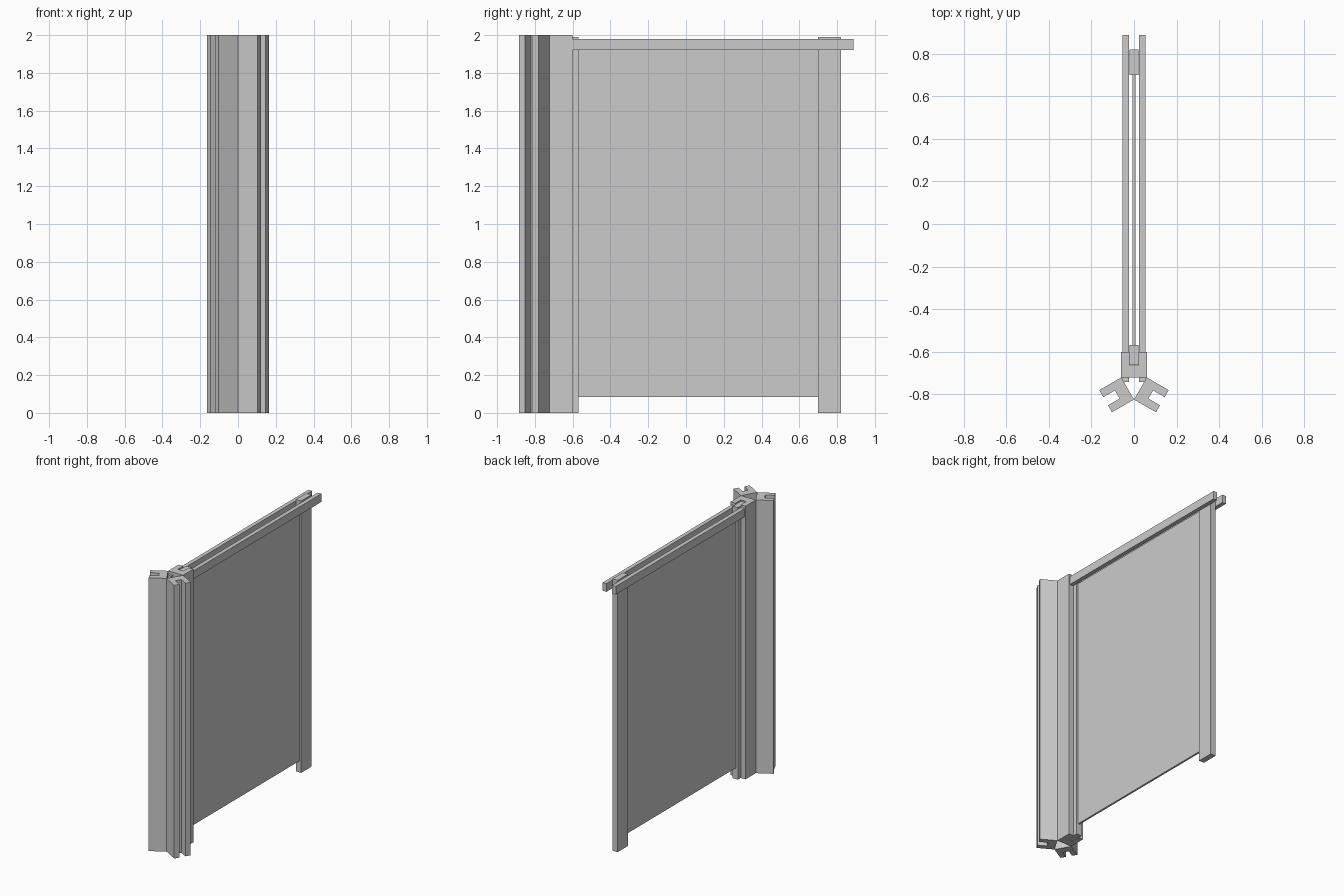
import bpy, bmesh
from math import radians
from mathutils import Matrix, Vector

if "Cube" in bpy.data.objects:
    bpy.data.objects.remove(bpy.data.objects["Cube"])


def prism(name, pts, z0, z1):
    """Extrude a flat outline between two heights."""
    bm = bmesh.new()
    face = bm.faces.new([bm.verts.new((x, y, z0)) for x, y in pts])
    ext = bmesh.ops.extrude_face_region(bm, geom=[face])
    top = [v for v in ext["geom"] if isinstance(v, bmesh.types.BMVert)]
    bmesh.ops.translate(bm, verts=top, vec=(0, 0, z1 - z0))
    bmesh.ops.recalc_face_normals(bm, faces=bm.faces)
    mesh = bpy.data.meshes.new(name)
    bm.to_mesh(mesh)
    bm.free()
    obj = bpy.data.objects.new(name, mesh)
    bpy.context.collection.objects.link(obj)
    return obj


def box(name, x0, x1, y0, y1, z0, z1):
    return prism(name, [(x0, y0), (x1, y0), (x1, y1), (x0, y1)], z0, z1)


# Three slotted channel posts around a hollow triangular core
W, SLOT = 0.06, 0.022
INNER, OUTER, SLOT_END = 0.0346, 0.154, 0.091
channel = [(-W, INNER), (W, INNER), (W, OUTER), (SLOT, OUTER),
           (SLOT, SLOT_END), (-SLOT, SLOT_END), (-SLOT, OUTER), (-W, OUTER)]
core_y = -0.756
for i, name in enumerate(("channel_back", "channel_left", "channel_right")):
    rot = Matrix.Rotation(radians(120 * i), 2)
    pts = [rot @ Vector(p) for p in channel]
    prism(name, [(p.x, p.y + core_y) for p in pts], 0, 2)

# Upright slats at both ends of the panel
box("near_upright", -0.021, 0.021, -0.664, -0.57, 0, 1.99)
box("far_upright", -0.021, 0.021, 0.70, 0.82, 0, 1.99)

# Thin infill panel
box("panel", -0.007, 0.007, -0.58, 0.71, 0.083, 1.93)

# Pair of top rails clamping the uprights
for side, name in ((-1, "rail_left"), (1, "rail_right")):
    a, b = sorted((side * 0.023, side * 0.053))
    box(name, a, b, -0.743, 0.888, 1.92, 1.98)
